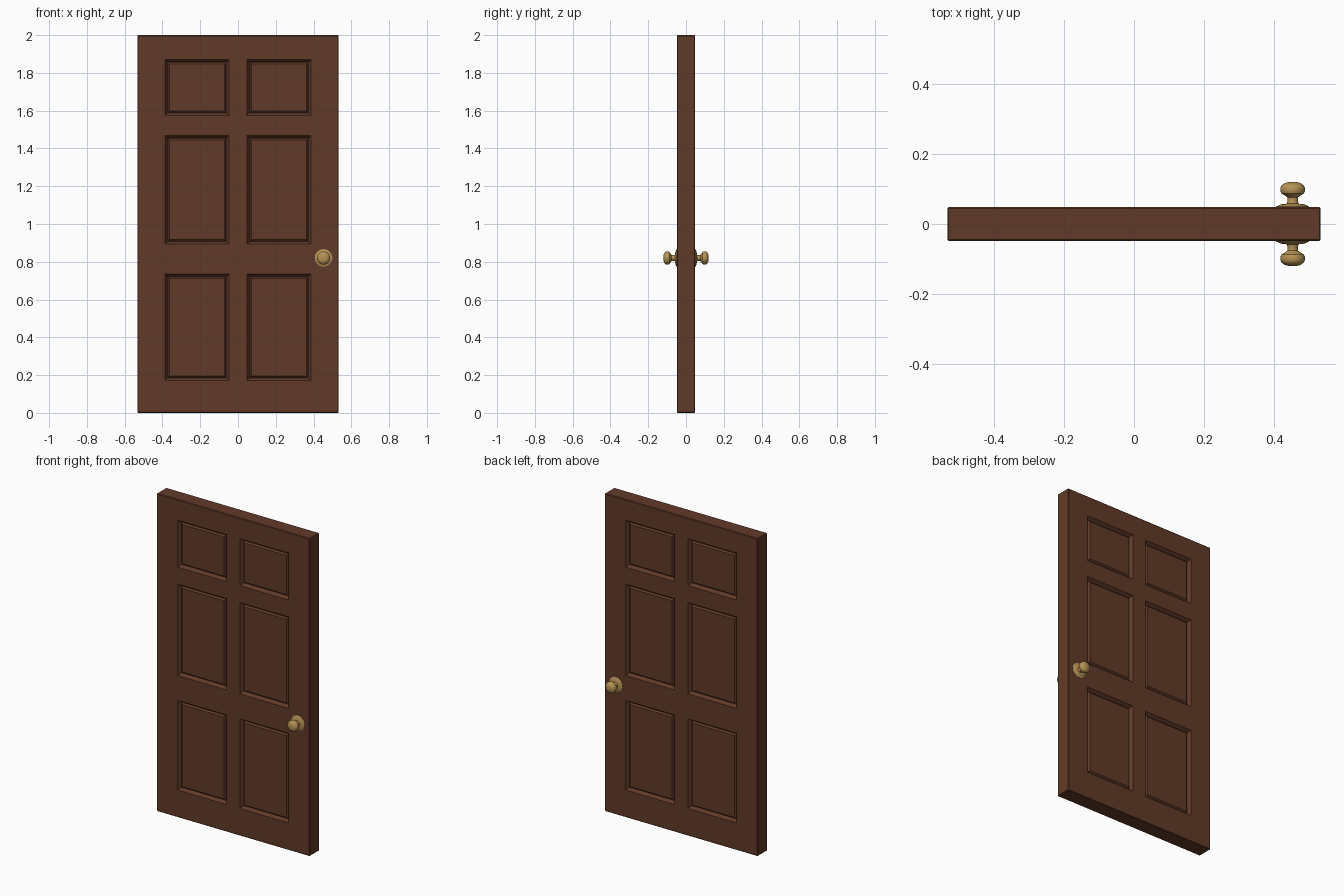
import bpy, bmesh, math
from mathutils import Matrix, Vector

if "Cube" in bpy.data.objects:
    bpy.data.objects.remove(bpy.data.objects["Cube"])

HW, HT, H = 0.533, 0.048, 2.0   # half width, half thickness, height


def material(name, rgb):
    m = bpy.data.materials.new(name)
    m.diffuse_color = (*rgb, 1)
    m.use_nodes = True
    m.node_tree.nodes["Principled BSDF"].inputs["Base Color"].default_value = m.diffuse_color
    return m


def add_object(name, bm, mat):
    bmesh.ops.recalc_face_normals(bm, faces=bm.faces)
    me = bpy.data.meshes.new(name)
    bm.to_mesh(me)
    bm.free()
    ob = bpy.data.objects.new(name, me)
    me.materials.append(mat)
    bpy.context.collection.objects.link(ob)
    return ob


wood = material("dark brown wood", (0.120, 0.042, 0.021))
brass = material("brass", (0.47, 0.29, 0.09))

# Door slab: grid of stiles, rails and panel cells, extruded to thickness
xs = [-HW, -0.387, -0.047, 0.047, 0.387, HW]
zs = [0, 0.172, 0.736, 0.893, 1.468, 1.575, 1.87, H]
bm = bmesh.new()
grid = [[bm.verts.new((x, -HT, z)) for x in xs] for z in zs]
for j in range(len(zs) - 1):
    for i in range(len(xs) - 1):
        bm.faces.new((grid[j][i], grid[j][i + 1], grid[j + 1][i + 1], grid[j + 1][i]))
ext = bmesh.ops.extrude_face_region(bm, geom=bm.faces[:], use_keep_orig=True)
moved = [g for g in ext["geom"] if isinstance(g, bmesh.types.BMVert)]
bmesh.ops.translate(bm, verts=moved, vec=(0, 2 * HT, 0))
bmesh.ops.recalc_face_normals(bm, faces=bm.faces)


# Slightly eased outer edges
def sides(v):
    return {k for k, hit in (("x-", v.x < -HW + 1e-4), ("x+", v.x > HW - 1e-4),
                             ("y-", v.y < -HT + 1e-4), ("y+", v.y > HT - 1e-4),
                             ("z-", v.z < 1e-4), ("z+", v.z > H - 1e-4)) if hit}


rim = [e for e in bm.edges if len(sides(e.verts[0].co) & sides(e.verts[1].co)) >= 2]
bmesh.ops.bevel(bm, geom=rim, offset=0.004, segments=1, affect='EDGES')


# Panels on both faces: sloped moulding, narrow groove, raised field
def is_panel(f):
    c = f.calc_center_median()
    return (abs(f.normal.y) > 0.9 and 0.05 < abs(c.x) < 0.38
            and any(a < c.z < b for a, b in ((zs[1], zs[2]), (zs[3], zs[4]), (zs[5], zs[6]))))


bm.normal_update()
panels = [f for f in bm.faces if is_panel(f)]
for width, depth in ((0.019, -0.020), (0.003, 0.0), (0.012, 0.010)):
    bmesh.ops.inset_individual(bm, faces=panels, thickness=width, depth=depth)
    bm.normal_update()
add_object("door_slab", bm, wood)

# Knob with rosette: lathed profile (radius, distance from the door centre)
profile = [(0, 0.044), (0.047, 0.044), (0.047, 0.050), (0.034, 0.056), (0.017, 0.058),
           (0.015, 0.064), (0.015, 0.076), (0.022, 0.081), (0.032, 0.087), (0.035, 0.094),
           (0.035, 0.104), (0.031, 0.111), (0.022, 0.117), (0.012, 0.1195), (0, 0.120)]
for name, side in (("front_knob", -1), ("back_knob", 1)):
    bm = bmesh.new()
    vs = [bm.verts.new((0.453 + r, side * d, 0.82)) for r, d in profile]
    es = [bm.edges.new(p) for p in zip(vs, vs[1:])]
    bmesh.ops.spin(bm, geom=vs + es, cent=(0.453, 0, 0.82), axis=(0, 1, 0),
                   angle=math.tau, steps=24, use_merge=True)
    bmesh.ops.remove_doubles(bm, verts=bm.verts, dist=1e-5)
    ob = add_object(name, bm, brass)
    bpy.ops.object.select_all(action='DESELECT')
    ob.select_set(True)
    bpy.context.view_layer.objects.active = ob
    bpy.ops.object.shade_smooth_by_angle(angle=math.radians(35))
